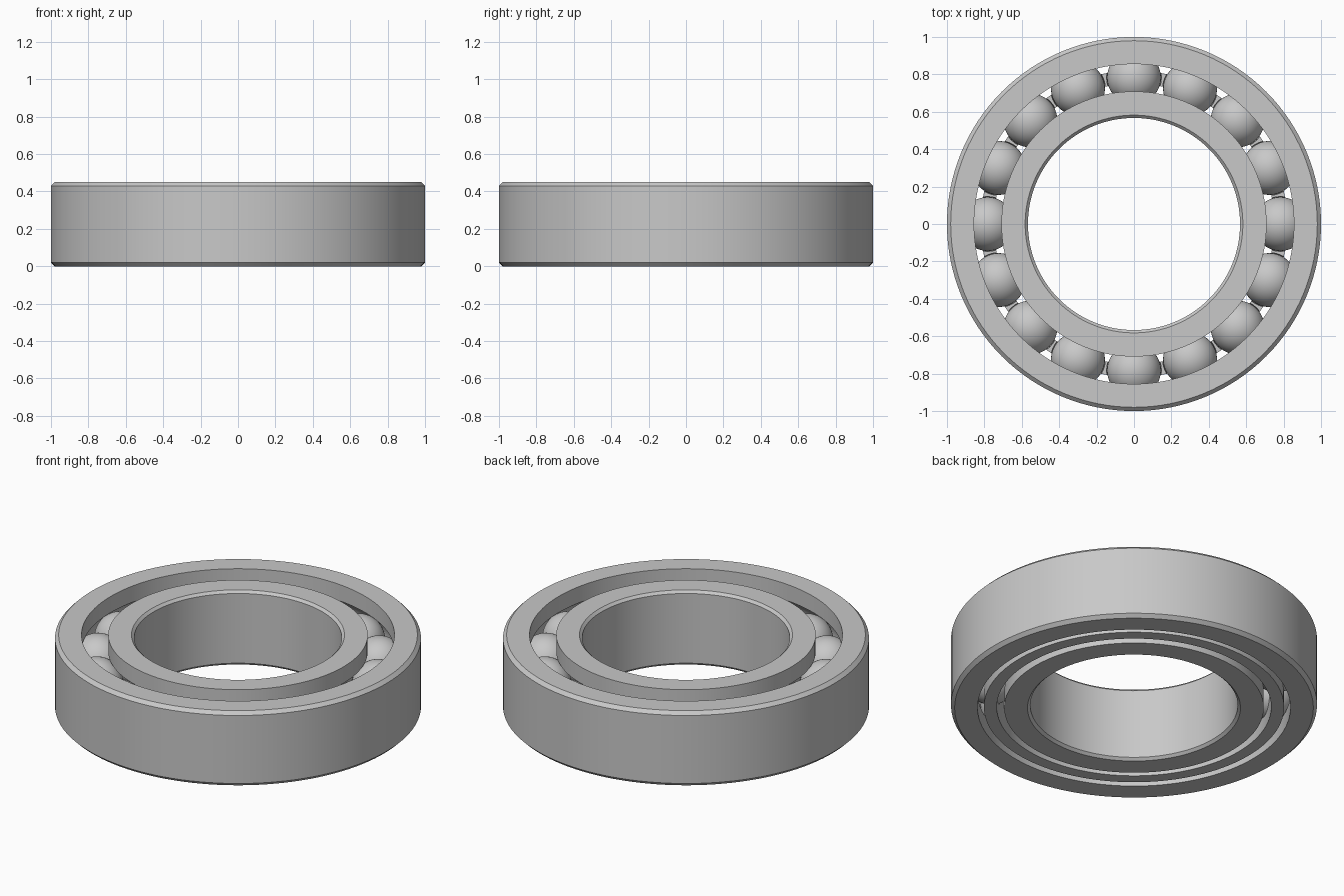
import bpy, bmesh, math
from mathutils import Matrix

cube = bpy.data.objects.get("Cube")
if cube:
    bpy.data.objects.remove(cube, do_unlink=True)

HEIGHT, MID = 0.45, 0.225        # ring height and ball centre height
PITCH, BALL_R, GROOVE_R = 0.783, 0.144, 0.146
BALLS, SEGMENTS = 16, 128

steel = bpy.data.materials.new("steel_grey")
steel.use_nodes = True
COLOUR = (0.58, 0.58, 0.58, 1)
steel.diffuse_color = COLOUR
steel.node_tree.nodes["Principled BSDF"].inputs["Base Color"].default_value = COLOUR


def make_object(name, bm):
    mesh = bpy.data.meshes.new(name)
    bmesh.ops.recalc_face_normals(bm, faces=bm.faces)
    bm.to_mesh(mesh)
    bm.free()
    mesh.materials.append(steel)
    obj = bpy.data.objects.new(name, mesh)
    bpy.context.collection.objects.link(obj)
    return obj


def smooth(obj):
    bpy.ops.object.select_all(action='DESELECT')
    obj.select_set(True)
    bpy.context.view_layer.objects.active = obj
    bpy.ops.object.shade_smooth_by_angle(angle=math.radians(30))


def lathe(name, profile):
    """Spin a closed (radius, z) profile around the z axis."""
    bm = bmesh.new()
    rings = []
    for i in range(SEGMENTS):
        a = math.tau * i / SEGMENTS
        rings.append([bm.verts.new((r * math.cos(a), r * math.sin(a), z)) for r, z in profile])
    n = len(profile)
    for i in range(SEGMENTS):
        a, b = rings[i], rings[(i + 1) % SEGMENTS]
        for j in range(n):
            k = (j + 1) % n
            bm.faces.new((a[j], b[j], b[k], a[k]))
    return make_object(name, bm)


def race_profile(wall, chamfered, face_edge, chamfer, lip, side):
    """Chamfered wall on one side, lip with a round ball groove on the other."""
    half = math.acos(abs(lip - PITCH) / GROOVE_R)
    steps = 16
    groove = []
    for i in range(steps + 1):
        a = half * (1 - 2 * i / steps)
        groove.append((PITCH + side * GROOVE_R * math.cos(a), MID + GROOVE_R * math.sin(a)))
    return ([(face_edge, 0), (chamfered, chamfer), (wall, HEIGHT - chamfer),
             (face_edge, HEIGHT), (lip, HEIGHT)] + groove + [(lip, 0)])


def ball_set(name, radius, u, v):
    bm = bmesh.new()
    for i in range(BALLS):
        place = Matrix.Rotation(math.tau * i / BALLS, 4, 'Z') @ Matrix.Translation((PITCH, 0, MID))
        bmesh.ops.create_uvsphere(bm, u_segments=u, v_segments=v, radius=radius, matrix=place)
    return make_object(name, bm)


# Rings
smooth(lathe("outer_ring", race_profile(1.0, 1.0, 0.98, 0.02, 0.855, 1)))
smooth(lathe("inner_ring", race_profile(0.567, 0.567, 0.582, 0.015, 0.709, -1)))

# Balls
smooth(ball_set("balls", BALL_R, 48, 24))

# Cage with a round pocket for each ball
cage = lathe("ball_cage", [(0.75, 0.004), (0.82, 0.004), (0.82, MID), (0.75, MID)])
cutter = ball_set("pocket_cutter", 0.147, 32, 16)
cutter.hide_render = True
cutter.hide_viewport = True
cut = cage.modifiers.new("pockets", 'BOOLEAN')
cut.operation = 'DIFFERENCE'
cut.solver = 'EXACT'
cut.object = cutter
smooth(cage)
